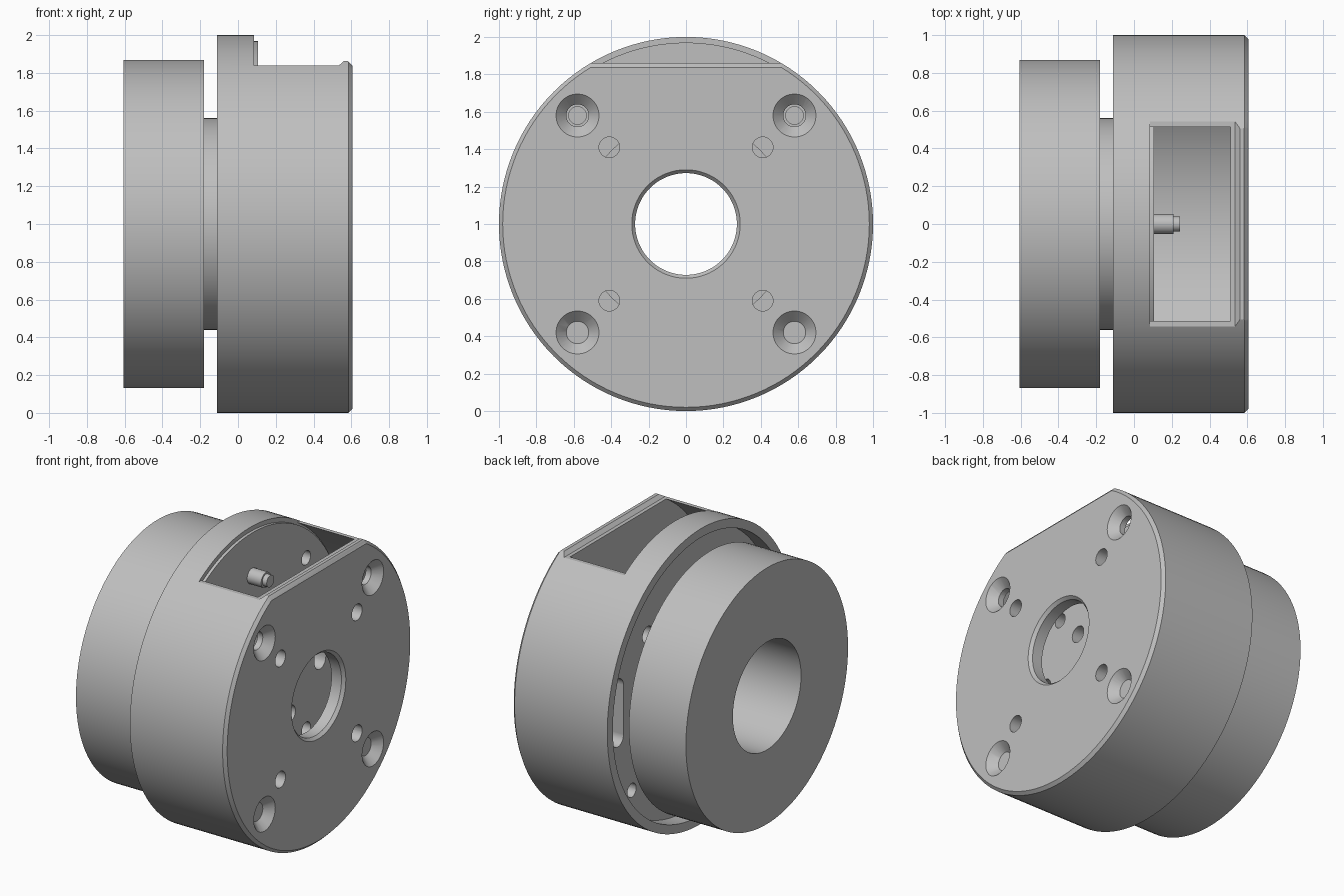
import bpy, bmesh, math
from mathutils import Matrix

cube = bpy.data.objects.get("Cube")
if cube:
    bpy.data.objects.remove(cube, do_unlink=True)

grey = bpy.data.materials.new("machined grey")
grey.use_nodes = True
colour = (0.52, 0.52, 0.52, 1)
grey.diffuse_color = colour
grey.node_tree.nodes["Principled BSDF"].inputs["Base Color"].default_value = colour


def finish(name, bm):
    bmesh.ops.recalc_face_normals(bm, faces=bm.faces)
    mesh = bpy.data.meshes.new(name)
    bm.to_mesh(mesh)
    bm.free()
    mesh.materials.append(grey)
    obj = bpy.data.objects.new(name, mesh)
    bpy.context.collection.objects.link(obj)
    return obj


def lathe(name, profile, y=0, z=1, steps=128):
    """Spin a closed (x, radius) profile about an axis parallel to x."""
    bm = bmesh.new()
    rings = []
    for i in range(steps):
        a = 2 * math.pi * i / steps
        rings.append([bm.verts.new((x, y + r * math.cos(a), z + r * math.sin(a)))
                      for x, r in profile])
    n = len(profile)
    for i in range(steps):
        a, b = rings[i], rings[(i + 1) % steps]
        for j in range(n):
            k = (j + 1) % n
            bm.faces.new((a[j], a[k], b[k], b[j]))
    bmesh.ops.remove_doubles(bm, verts=bm.verts, dist=1e-5)
    # Merged points on the axis leave collapsed edges behind
    bmesh.ops.dissolve_degenerate(bm, edges=bm.edges, dist=1e-6)
    loose = [e for e in bm.edges if not e.link_faces]
    bmesh.ops.delete(bm, geom=loose, context='EDGES')
    return finish(name, bm)


def pin_cutter(y, z, r, x0, x1, r1=None):
    """Round or conical cutter along x."""
    bm = bmesh.new()
    bmesh.ops.create_cone(bm, cap_ends=True, segments=32, radius1=r,
                          radius2=r if r1 is None else r1, depth=x1 - x0,
                          matrix=Matrix.Translation(((x0 + x1) / 2, y, 1 + z))
                          @ Matrix.Rotation(math.pi / 2, 4, 'Y'))
    return finish("hole_cutter", bm)


def prism(name, outline, axis, low, high):
    """Extrude an outline along x or y."""
    bm = bmesh.new()
    place = (lambda p, d: (d, *p)) if axis == 'x' else (lambda p, d: (p[0], d, p[1]))
    face = bm.faces.new([bm.verts.new(place(p, low)) for p in outline])
    ext = bmesh.ops.extrude_face_region(bm, geom=[face])["geom"]
    shift = (high - low, 0, 0) if axis == 'x' else (0, high - low, 0)
    bmesh.ops.translate(bm, vec=shift,
                        verts=[v for v in ext if isinstance(v, bmesh.types.BMVert)])
    return finish(name, bm)


def cut(obj, cutters):
    bpy.context.view_layer.objects.active = obj
    for c in cutters:
        mod = obj.modifiers.new("cut", 'BOOLEAN')
        mod.operation = 'DIFFERENCE'
        mod.solver = 'EXACT'
        mod.object = c
        bpy.ops.object.modifier_apply(modifier=mod.name)
        bpy.data.objects.remove(c, do_unlink=True)


def smooth(obj):
    bpy.ops.object.select_all(action='DESELECT')
    obj.select_set(True)
    bpy.context.view_layer.objects.active = obj
    bpy.ops.object.shade_smooth_by_angle(angle=math.radians(25))


corners = [(sy, sz) for sy in (-1, 1) for sz in (-1, 1)]

# Thin-walled housing with a front plate, chamfered rim and centre bore
housing = lathe("housing", [(-.11, .94), (-.11, 1), (.585, 1), (.605, .98),
                            (.605, .29), (.585, .272), (.51, .272), (.51, .985),
                            (.085, .985), (.085, .94)])
cutters = [prism("window_cutter", [(.085, 1.84), (.535, 1.84), (.56, 1.862), (.583, 1.862),
                                   (.605, 1.838), (.7, 1.838), (.7, 2.2), (.085, 2.2)],
                 'y', -.8, .8)]
for sy, sz in corners:
    cutters.append(pin_cutter(sy * .58, sz * .58, .06, .4, .7))
    cutters.append(pin_cutter(sy * .58, sz * .58, .06, .55, .607, .117))
    cutters.append(pin_cutter(sy * .41, sz * .41, .055, .4, .7))
cut(housing, cutters)

# Middle disc with bolt holes and two rounded slots
disc = lathe("middle_disc", [(0, .365), (0, .97), (.105, .97), (.105, .365)])
cutters = []
for sy, sz in corners:
    cutters.append(pin_cutter(sy * .58, sz * .58, .047, -.1, .2))
    cutters.append(pin_cutter(sy * .41, sz * .41, .055, -.1, .2))
for side in (-1, 1):
    outline = []
    for end in (1, -1):
        for i in range(13):
            a = math.pi * i / 12
            outline.append((side * .73 + end * .06 * math.cos(a),
                            1 + end * (.17 + .06 * math.sin(a))))
    cutters.append(prism("slot_cutter", outline, 'x', -.1, .2))
cut(disc, cutters)

# Neck joining the disc to the rear drum
neck = lathe("neck", [(-.18, .365), (-.18, .56), (0, .56), (0, .365)])

# Rear drum with its through bore
drum = lathe("rear_drum", [(-.607, .365), (-.607, .868), (-.18, .868), (-.18, .365)])

# Stepped pin standing on the disc
pin = lathe("stop_pin", [(.1, 0), (.1, .052), (.21, .052), (.21, .04), (.243, .04), (.243, 0)],
            z=1.68, steps=32)

for part in (housing, disc, neck, drum, pin):
    smooth(part)
